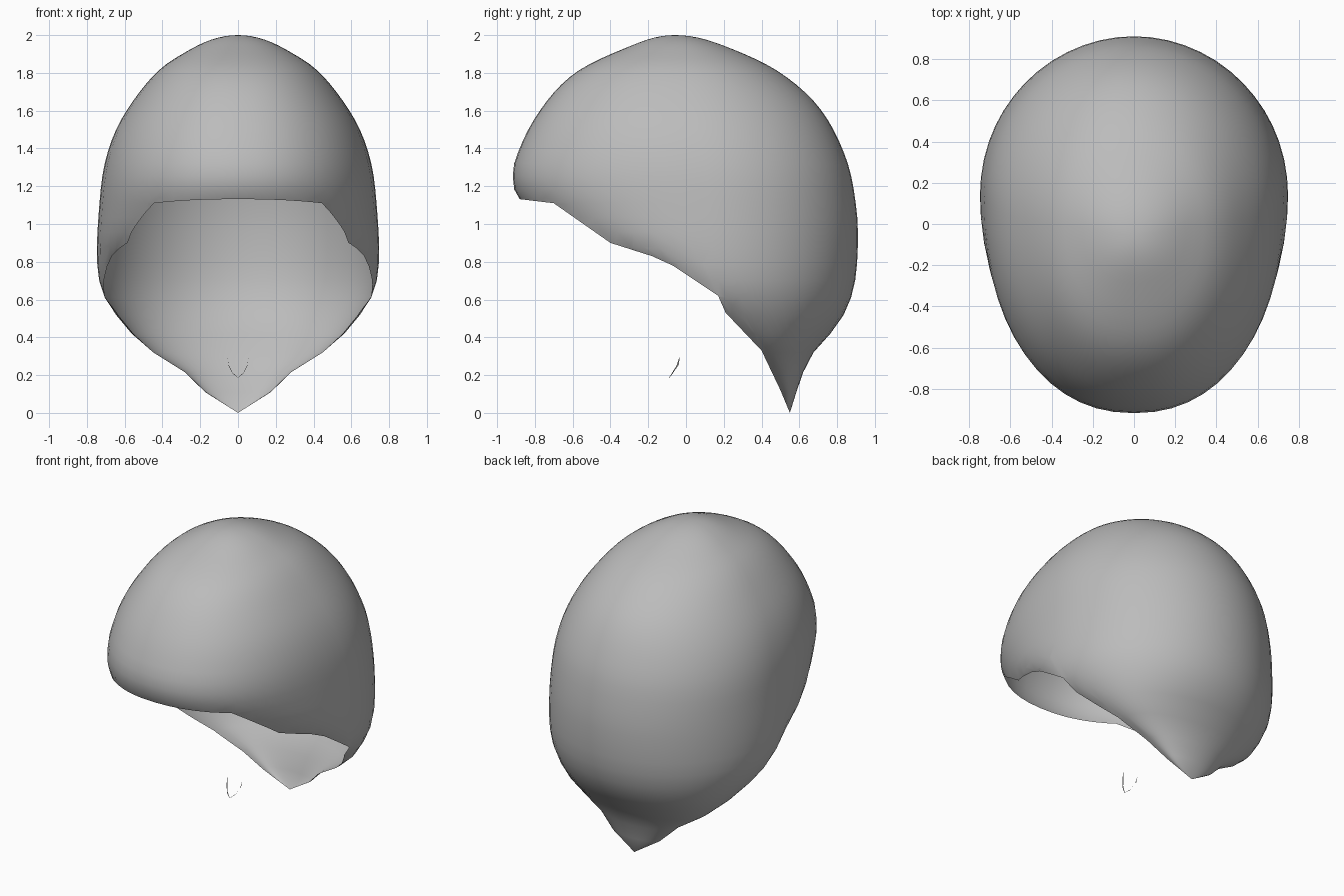
import bpy, bmesh, math
from mathutils import Vector

if "Cube" in bpy.data.objects:
    bpy.data.objects.remove(bpy.data.objects["Cube"], do_unlink=True)

grey = bpy.data.materials.new("plain grey")
grey.use_nodes = True
grey.diffuse_color = (0.5, 0.5, 0.5, 1)
grey.node_tree.nodes["Principled BSDF"].inputs["Base Color"].default_value = (0.5, 0.5, 0.5, 1)

# Height profiles, as (z, value)
HALF_WIDTH = [(2, 0), (1.92, .26), (1.83, .40), (1.7, .52), (1.5, .645), (1.3, .71), (1.05, .738),
              (.85, .747), (.7, .735), (.6, .70), (.5, .63), (.35, .49), (.2, .26), (.08, .14), (0, 0)]
FRONT = [(2, -.06), (1.94, -.30), (1.79, -.60), (1.56, -.80), (1.32, -.91), (1.23, -.915),
         (1.14, -.89), (.9, -.68), (.8, -.42), (.6, -.10), (.3, .22), (0, .55)]
BACK = [(2, -.06), (1.94, .21), (1.8, .50), (1.61, .71), (1.34, .85), (1.1, .90), (.9, .91),
        (.67, .89), (.51, .83), (.39, .74), (.3, .66), (.2, .615), (0, .55)]
WIDEST = [(2, -.06), (1.6, .04), (1.2, .12), (.8, .15), (.6, .22), (.35, .42), (.1, .53), (0, .55)]
# Opening edge seen from the side, as (y, z)
RIM = [(-.95, 1.14), (-.70, 1.11), (-.40, .90), (-.18, .83), (-.07, .78), (.17, .62),
       (.21, .53), (.40, .33), (.50, .12), (.55, 0)]
COLUMNS, ROWS = 56, 36


def depth(z):
    return math.sqrt(max(0, 1 - z / 2))


def smooth_lookup(table, s):
    """Cubic interpolation of a height profile."""
    pts = [(depth(z), v) for z, v in table]

    def slope(i):
        a, b = pts[max(i - 1, 0)], pts[min(i + 1, len(pts) - 1)]
        return (b[1] - a[1]) / (b[0] - a[0])

    for i in range(len(pts) - 1):
        (s0, v0), (s1, v1) = pts[i], pts[i + 1]
        if s <= s1 + 1e-6:
            h = s1 - s0
            t = (s - s0) / h
            return ((2*t**3 - 3*t**2 + 1) * v0 + (t**3 - 2*t**2 + t) * h * slope(i)
                    + (3*t**2 - 2*t**3) * v1 + (t**3 - t**2) * h * slope(i + 1))
    return pts[-1][1]


def rim_height(y):
    for (y0, z0), (y1, z1) in zip(RIM, RIM[1:]):
        if y0 <= y <= y1:
            return z0 + (z1 - z0) * (y - y0) / (y1 - y0)
    return -1


def finish(bm, name):
    mesh = bpy.data.meshes.new(name)
    bm.to_mesh(mesh)
    bm.free()
    mesh.materials.append(grey)
    for p in mesh.polygons:
        p.use_smooth = True
    obj = bpy.data.objects.new(name, mesh)
    bpy.context.collection.objects.link(obj)
    return obj


# Domed shell: rings from crown to nape tip
bm = bmesh.new()
crown = bm.verts.new((0, -.06, 2))
tip = bm.verts.new((0, .55, 0))
rings = []
for r in range(1, ROWS):
    s = r / ROWS
    w, f, b, c = (smooth_lookup(t, s) for t in (HALF_WIDTH, FRONT, BACK, WIDEST))
    ring = []
    for k in range(COLUMNS):
        a = math.tau * k / COLUMNS
        ca, sa = math.cos(a), math.sin(a)
        power = 1 if sa >= 0 else 2 / 2.2
        x = math.copysign(abs(ca) ** power, ca) * w
        y = c + (b - c) * sa if sa >= 0 else c - (c - f) * abs(sa) ** power
        ring.append(bm.verts.new((x, y, 2 - 2 * s * s)))
    rings.append(ring)
for k in range(COLUMNS):
    n = (k + 1) % COLUMNS
    bm.faces.new((crown, rings[0][k], rings[0][n]))
    bm.faces.new((tip, rings[-1][n], rings[-1][k]))
    for upper, lower in zip(rings, rings[1:]):
        bm.faces.new((upper[k], lower[k], lower[n], upper[n]))
bmesh.ops.recalc_face_normals(bm, faces=bm.faces)

# Face opening: slice along each rim segment, then drop what lies below
for (y0, z0), (y1, z1) in zip(RIM, RIM[1:]):
    near = [f for f in bm.faces
            if any(y0 - .01 <= v.co.y <= y1 + .01 for v in f.verts)
            or min(v.co.y for v in f.verts) < y0 < max(v.co.y for v in f.verts)]
    geom = set(near) | {e for f in near for e in f.edges} | {v for f in near for v in f.verts}
    bmesh.ops.bisect_plane(bm, geom=list(geom), dist=1e-5, plane_co=(0, y0, z0),
                           plane_no=Vector((0, z0 - z1, y1 - y0)).normalized())
below = [f for f in bm.faces
         if f.calc_center_median().z < rim_height(f.calc_center_median().y)]
bmesh.ops.delete(bm, geom=below, context='FACES')
finish(bm, "domed_shell")

# Small loose sliver under the opening
bm = bmesh.new()
half = [(.055, -.035, .295), (.05, -.05, .25), (.03, -.075, .21), (0, -.09, .185)]
path = half + [(-x, y, z) for x, y, z in reversed(half[:-1])]
widths = [.002, .012, .008, .003, .008, .012, .002]
pairs = [(bm.verts.new(p), bm.verts.new((p[0], p[1] + w, p[2] + w / 2))) for p, w in zip(path, widths)]
for (a, b), (c, d) in zip(pairs, pairs[1:]):
    bm.faces.new((a, b, d, c))
finish(bm, "loose_sliver")
